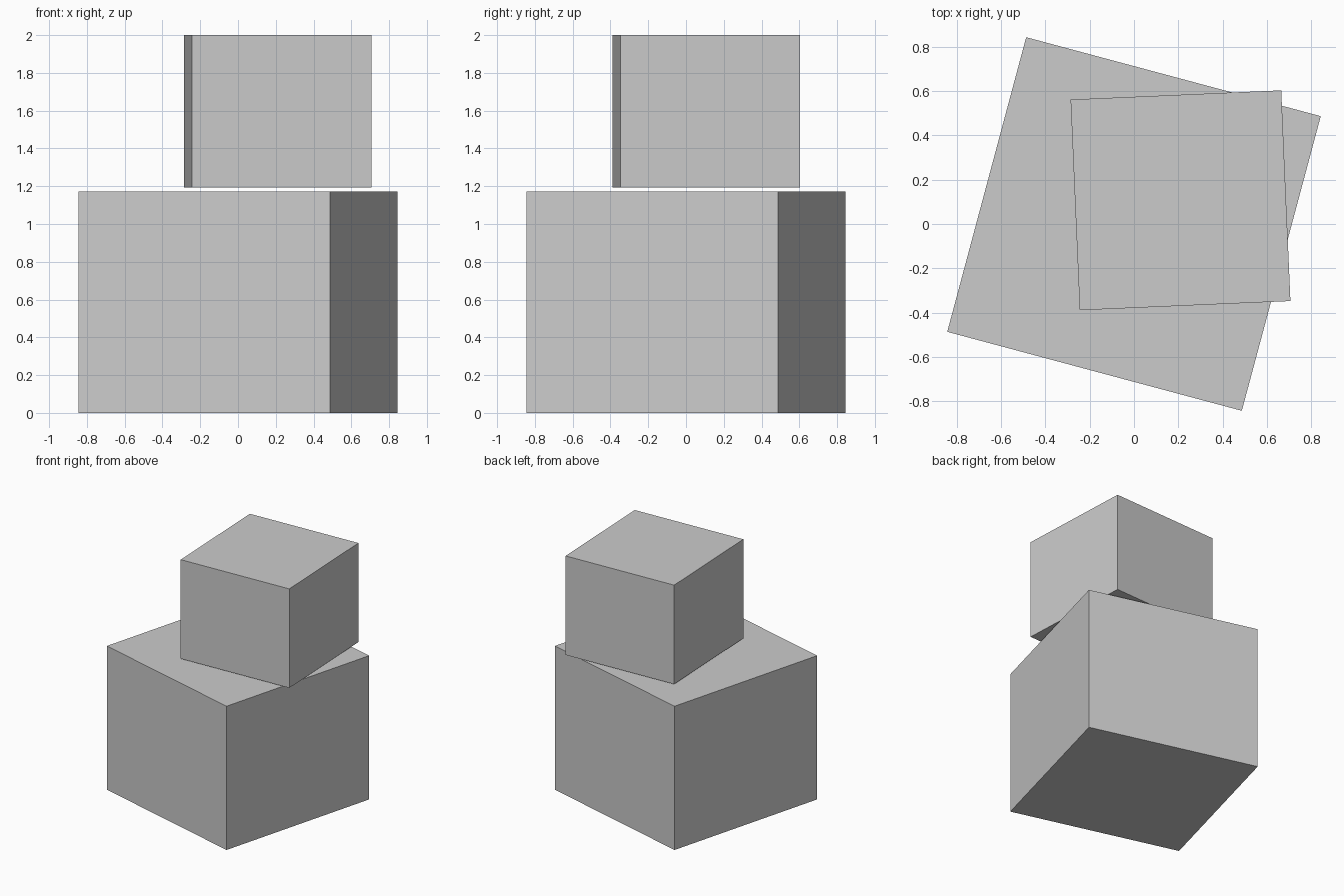
import bpy
from math import radians

if "Cube" in bpy.data.objects:
    bpy.data.objects.remove(bpy.data.objects["Cube"])


def box(name, side, z0, z1, x, y, turn):
    bpy.ops.mesh.primitive_cube_add(size=1, location=(x, y, (z0 + z1) / 2),
                                    rotation=(0, 0, radians(turn)))
    ob = bpy.context.object
    ob.name = name
    ob.scale = (side, side, z1 - z0)
    bpy.ops.object.transform_apply(location=False, rotation=False, scale=True)
    return ob


# Large box on the ground
box("lower_box", 1.377, 0, 1.173, 0, 0, -15)
# Smaller box hovering just above it, shifted and turned
box("upper_box", 0.952, 1.192, 2, 0.21, 0.107, 2.5)
